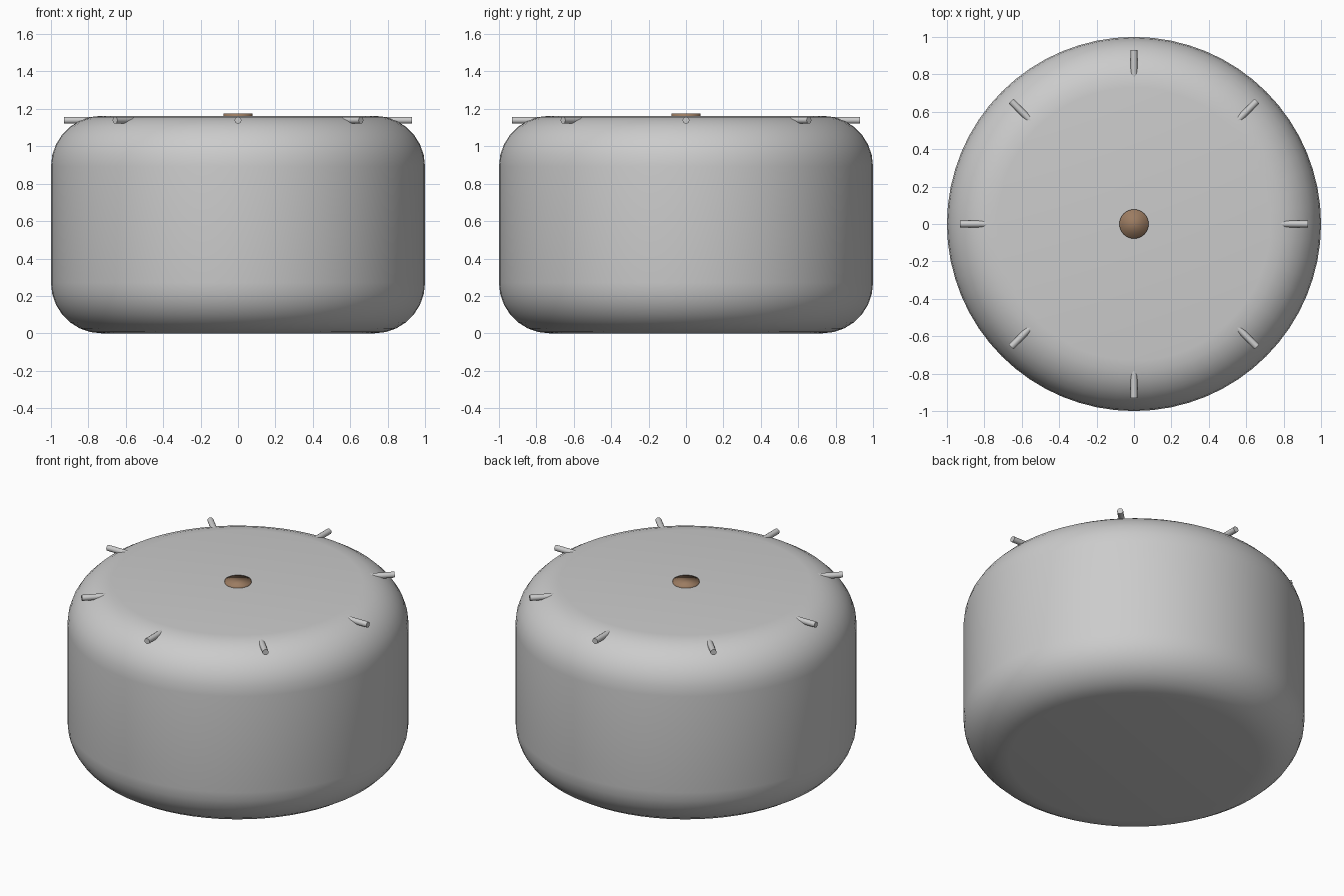
import bpy, math

if "Cube" in bpy.data.objects:
    bpy.data.objects.remove(bpy.data.objects["Cube"])

R, H, C = 1.0, 1.163, 0.27


def smooth(obj, angle=35):
    bpy.ops.object.select_all(action='DESELECT')
    obj.select_set(True)
    bpy.context.view_layer.objects.active = obj
    bpy.ops.object.shade_smooth_by_angle(angle=math.radians(angle))


def cylinder(name, radius, depth, loc, rot=(0, 0, 0), sides=16):
    bpy.ops.mesh.primitive_cylinder_add(vertices=sides, radius=radius, depth=depth,
                                        location=loc, rotation=rot)
    obj = bpy.context.object
    obj.name = name
    return obj


# Padded drum body with rounded rims
body = cylinder("cushion_body", R, H, (0, 0, H / 2), sides=64)
bevel = body.modifiers.new("rounded_rims", 'BEVEL')
bevel.width = C
bevel.segments = 7
bevel.limit_method = 'ANGLE'
bevel.angle_limit = math.radians(60)
bpy.ops.object.modifier_apply(modifier=bevel.name)
smooth(body)

# Radial pegs around the top rim
for i in range(8):
    a = i * math.pi / 4
    r = 0.83
    peg = cylinder(f"rim_peg_{i + 1}", 0.018, 0.20,
                   (r * math.cos(a), r * math.sin(a), 1.139), (0, math.pi / 2, a))
    smooth(peg)

# Brown centre button
button = cylinder("centre_button", 0.078, 0.03, (0, 0, 1.16), sides=32)
bpy.ops.object.shade_smooth()
brown = bpy.data.materials.new("button_brown")
brown.diffuse_color = (0.33, 0.2, 0.12, 1)
brown.use_nodes = True
brown.node_tree.nodes["Principled BSDF"].inputs["Base Color"].default_value = brown.diffuse_color
button.data.materials.append(brown)
